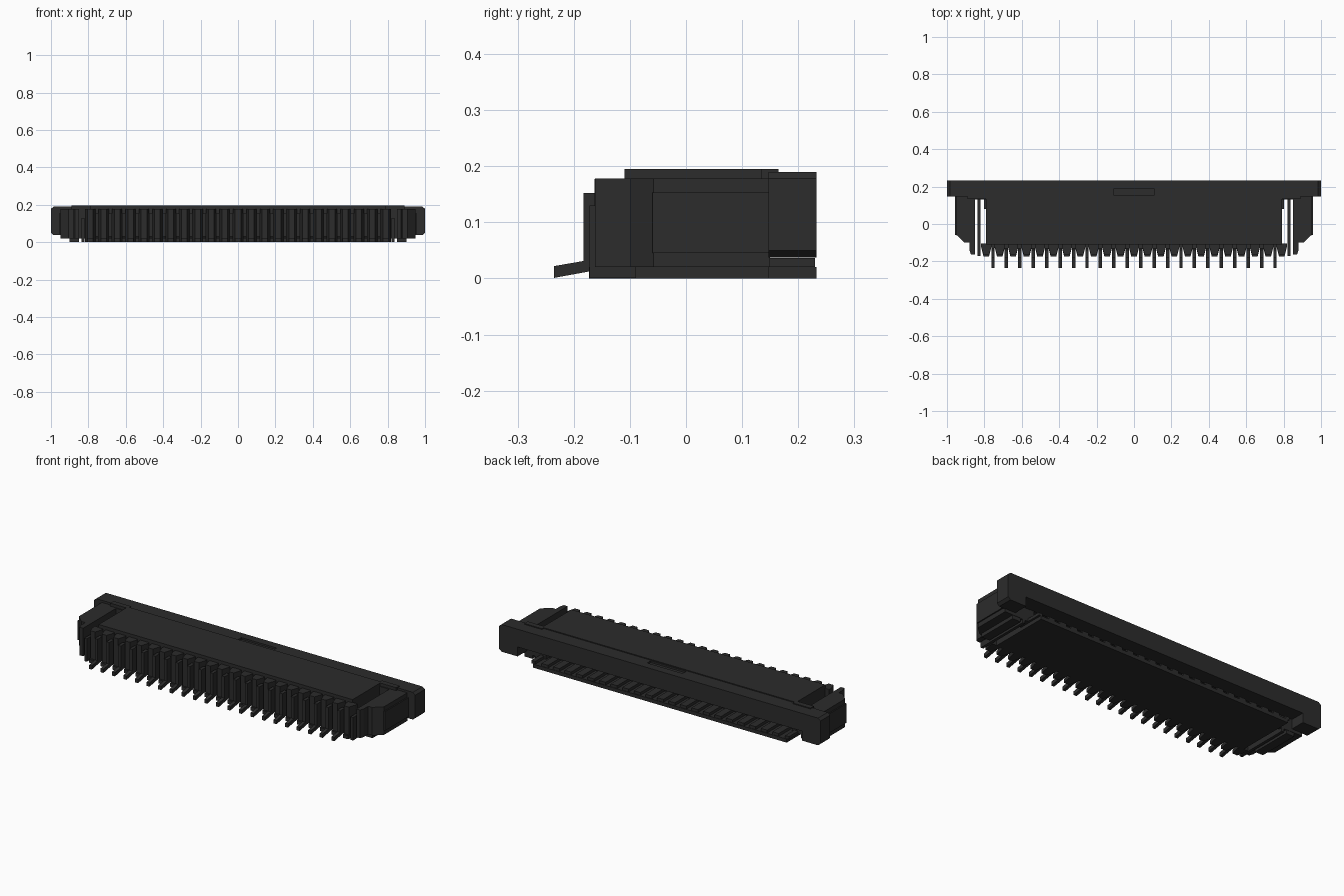
import bpy, bmesh
from mathutils import Vector

cube = bpy.data.objects.get("Cube")
if cube:
    bpy.data.objects.remove(cube, do_unlink=True)

black = bpy.data.materials.new("black plastic")
black.use_nodes = True
COLOR = (0.025, 0.025, 0.025, 1)
black.diffuse_color = COLOR
black.node_tree.nodes["Principled BSDF"].inputs["Base Color"].default_value = COLOR


def prism(name, pts, lo, hi, axis):
    """Extrude a 2D outline along an axis: x uses (y,z), y uses (x,z), z uses (x,y)."""
    def put(p, d):
        return {"x": (d, p[0], p[1]), "y": (p[0], d, p[1]), "z": (p[0], p[1], d)}[axis]
    bm = bmesh.new()
    face = bm.faces.new([bm.verts.new(put(p, lo)) for p in pts])
    ext = bmesh.ops.extrude_face_region(bm, geom=[face])
    move = Vector(put((0, 0), hi - lo))
    bmesh.ops.translate(bm, vec=move, verts=[v for v in ext["geom"] if isinstance(v, bmesh.types.BMVert)])
    bmesh.ops.recalc_face_normals(bm, faces=bm.faces)
    me = bpy.data.meshes.new(name)
    bm.to_mesh(me)
    bm.free()
    me.materials.append(black)
    ob = bpy.data.objects.new(name, me)
    bpy.context.collection.objects.link(ob)
    return ob


def box(name, x0, x1, y0, y1, z0, z1):
    return prism(name, [(x0, y0), (x1, y0), (x1, y1), (x0, y1)], z0, z1, "z")


PITCH, COUNT, HALF = 0.0718, 22, 0.79

# Housing: floor, roof, front wall and side walls around an open rear slot
box("floor", -HALF, HALF, -0.11, 0.233, 0, 0.02)
box("roof", -HALF, HALF, -0.11, 0.15, 0.095, 0.195)
box("front_wall", -HALF, HALF, -0.11, -0.08, 0.02, 0.095)

# Sliding bar with chamfered end blocks that hang lower than its middle
half = [(0.885, 0.09), (0.885, 0.037), (0.985, 0.037), (1, 0.05), (1, 0.178), (0.985, 0.19)]
bar = prism("slider_bar", half + [(-x, z) for x, z in reversed(half)], 0.147, 0.233, "y")
cutter = box("bar_recess_cutter", -0.11, 0.11, 0.155, 0.187, 0.18, 0.25)
cutter.hide_render = True
mod = bar.modifiers.new("recess", "BOOLEAN")
mod.operation, mod.object, mod.solver = "DIFFERENCE", cutter, "EXACT"
bpy.context.view_layer.objects.active = bar
bpy.ops.object.modifier_apply(modifier="recess")
bpy.data.objects.remove(cutter, do_unlink=True)

# Contacts: angled solder foot, upright plate and inner spring arms
contact = [(-0.235, 0.001), (-0.175, 0.012), (-0.12, 0.02), (0.12, 0.022), (0.12, 0.032),
           (-0.06, 0.035), (-0.06, 0.08), (0.1, 0.085), (0.1, 0.1), (-0.13, 0.13),
           (-0.14, 0.152), (-0.183, 0.152), (-0.183, 0.031), (-0.235, 0.022)]
for i in range(COUNT):
    x = (i - (COUNT - 1) / 2) * PITCH
    prism(f"contact_{i + 1}", contact, x - 0.009, x + 0.009, "x")

# Tapered teeth between the contacts, and floor ribs in the rear slot
for i in range(COUNT + 1):
    x = (i - COUNT / 2) * PITCH
    for part, tip, z0, z1 in (("tooth", -0.163, 0.02, 0.177), ("tooth_foot", -0.173, 0, 0.02)):
        pts = [(x - 0.027, -0.105), (x - 0.027, -0.125), (x - 0.015, tip),
               (x + 0.015, tip), (x + 0.027, -0.125), (x + 0.027, -0.105)]
        prism(f"{part}_{i + 1}", pts, z0, z1, "z")
    w = 0.02 if 0 < i < COUNT else 0.012
    box(f"floor_rib_{i + 1}", x - w, x + w, 0.08, 0.23, 0.02, 0.036)

# Side arms with their plates, tabs and bridges
for side, s in (("left", 1), ("right", -1)):
    def sbox(name, x0, x1, *rest):
        box(f"{side}_{name}", min(s * x0, s * x1), max(s * x0, s * x1), *rest)

    arm = [(0.85, 0.15), (0.95, 0.15), (0.95, -0.058), (0.905, -0.1), (0.88, -0.1),
           (0.88, -0.14), (0.872, -0.162), (0.85, -0.162)]
    prism(f"{side}_arm", [(s * x, y) for x, y in arm], 0.02, 0.178, "z")
    sbox("arm_plate", 0.94, 0.957, -0.06, 0.148, 0.045, 0.153)
    sbox("solder_tab", 0.82, 0.836, -0.172, 0.148, 0.001, 0.13)
    sbox("side_wall", 0.765, HALF, -0.1, 0.15, 0.02, 0.1)
    sbox("bridge", 0.78, 0.89, 0.13, 0.148, 0.02, 0.178)
    sbox("top_lip", 0.78, 0.89, 0.135, 0.165, 0.175, 0.195)
    sbox("arm_foot", 0.85, 0.9, -0.09, 0.148, 0, 0.02)
